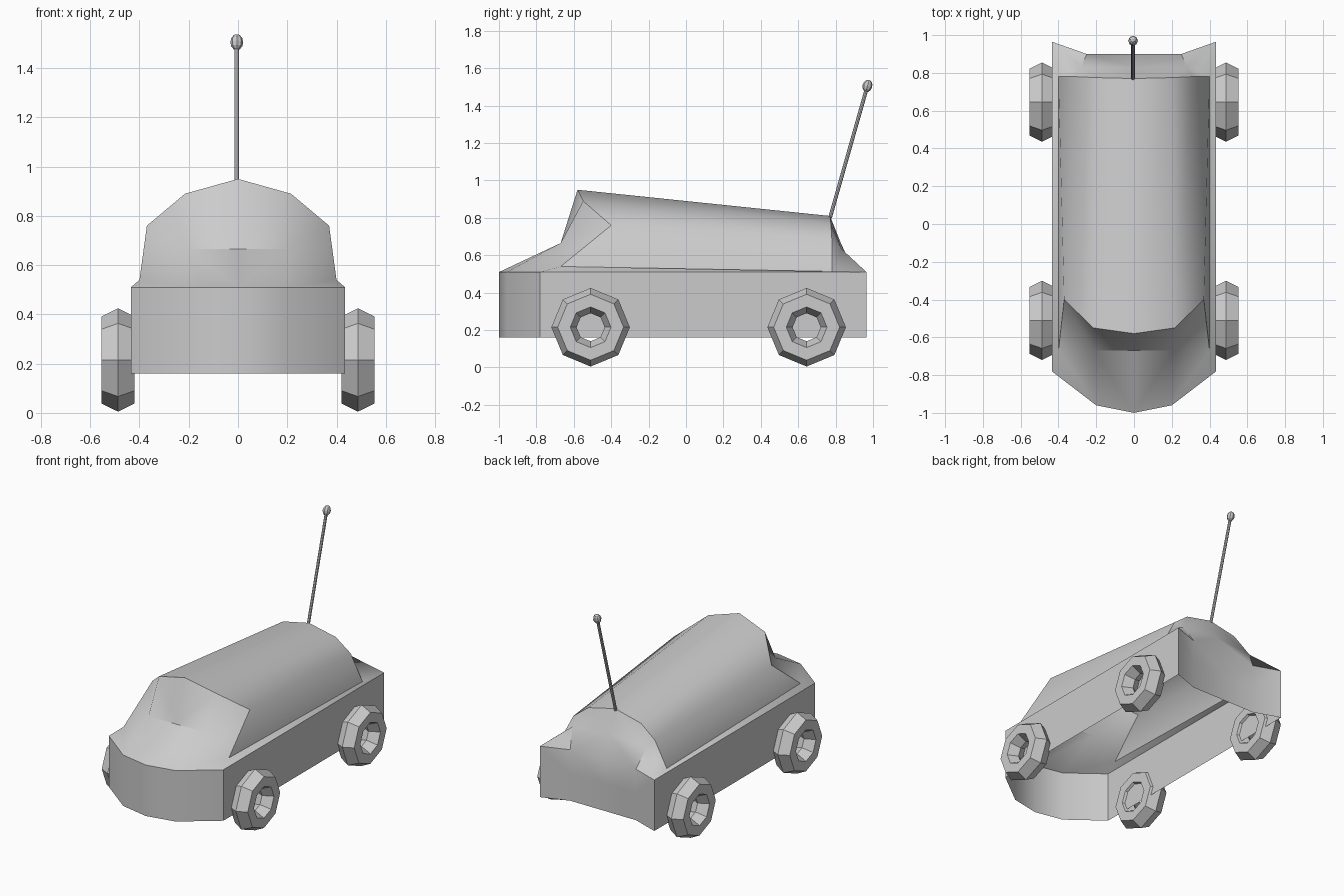
import bpy, bmesh
from math import pi, cos, sin, radians
from mathutils import Vector

if "Cube" in bpy.data.objects:
    bpy.data.objects.remove(bpy.data.objects["Cube"])


def make_object(name, bm):
    me = bpy.data.meshes.new(name)
    bm.to_mesh(me)
    bm.free()
    ob = bpy.data.objects.new(name, me)
    bpy.context.collection.objects.link(ob)
    return ob


# Body shell: right half from named section points, open underneath, mirrored
P = {
    "n": [(0, -1, .51), (.2, -.96, .51), (.435, -.78, .51)],        # nose rim
    "b": [(0, -.67, .665), (.21, -.67, .665), (.40, -.67, .54)],    # windscreen base
    "t": [(0, -.58, .95), (.215, -.55, .89), (.37, -.40, .76)],     # windscreen top
    "r": [(0, .77, .81), (.2, .775, .765), (.31, .78, .68), (.40, .78, .51)],  # roof end
    "m": [(0, .83, .66), (.28, .83, .635)],                         # rear window base
    "e": [(0, .90, .51), (.25, .90, .51), (.435, .965, .51)],       # tail rim
}
FACES = [
    "n0 n1 b1 b0", "n1 n2 b2 b1",                   # hood
    "b0 b1 t1 t0", "b1 b2 t2 t1",                   # windscreen
    "t0 t1 r1 r0", "t1 t2 r2 r1", "t2 b2 r3 r2",    # roof and side
    "r0 r1 m1 m0", "r1 r2 m1", "r2 r3 m1",          # rear window
    "m0 m1 e1 e0", "m1 r3 e2 e1",                   # rear deck
    "b2 n2 e2 r3",                                  # side ledge
]
bm = bmesh.new()
V = {k + str(i): bm.verts.new(p) for k, row in P.items() for i, p in enumerate(row)}
for i, f in enumerate(FACES):
    face = bm.faces.new([V[k] for k in f.split()])
    face.smooth = i < 2

# Vertical skirt in two bands
rim = [V[k] for k in "n0 n1 n2 e2 e1 e0".split()]
for band, z in enumerate((.35, .16)):
    low = [bm.verts.new((v.co.x, v.co.y, z)) for v in rim]
    for i in range(len(rim) - 1):
        face = bm.faces.new((rim[i], low[i], low[i + 1], rim[i + 1]))
        face.smooth = band == 0 and i < 2
    rim = low
bmesh.ops.recalc_face_normals(bm, faces=bm.faces)
if V["t0"].link_faces[0].normal.dot(
        V["t0"].link_faces[0].calc_center_median() - Vector((0, 0, .4))) < 0:
    bmesh.ops.reverse_faces(bm, faces=bm.faces)
body = make_object("body_shell", bm)
body.data.set_sharp_from_angle(angle=radians(40))
mirror = body.modifiers.new("Mirror", 'MIRROR')
mirror.use_clip = True


# Wheels: eight-sided rings with a hexagonal tube
def wheel(name, x, y, z=.215):
    bm = bmesh.new()
    rings = []
    for i in range(8):
        a = i * pi / 4
        ring = []
        for j in range(6):
            b = j * pi / 3
            r = .1425 + .0675 * cos(b)
            ring.append(bm.verts.new((x + .078 * sin(b), y + r * cos(a), z + r * sin(a))))
        rings.append(ring)
    for i in range(8):
        p, q = rings[i], rings[(i + 1) % 8]
        for j in range(6):
            k = (j + 1) % 6
            bm.faces.new((p[j], q[j], q[k], p[k]))
    bmesh.ops.recalc_face_normals(bm, faces=bm.faces)
    make_object(name, bm)


for end, y in (("front", -.51), ("rear", .645)):
    for side, s in (("left", -1), ("right", 1)):
        wheel(f"{end}_{side}_wheel", s * .487, y)

# Antenna: slanted rod with a ball on top
base, tip = Vector((-.005, .77, .80)), Vector((-.005, .97, 1.505))
bpy.ops.mesh.primitive_cylinder_add(vertices=8, radius=.01, depth=(tip - base).length,
                                    location=(base + tip) / 2)
rod = bpy.context.object
rod.name = "antenna_rod"
rod.rotation_euler = (tip - base).to_track_quat('Z', 'Y').to_euler()
bpy.ops.mesh.primitive_uv_sphere_add(segments=8, ring_count=6, radius=.028, location=tip)
ball = bpy.context.object
ball.name = "antenna_ball"
ball.scale = (.93, .93, 1.2)
ball.rotation_euler = rod.rotation_euler
